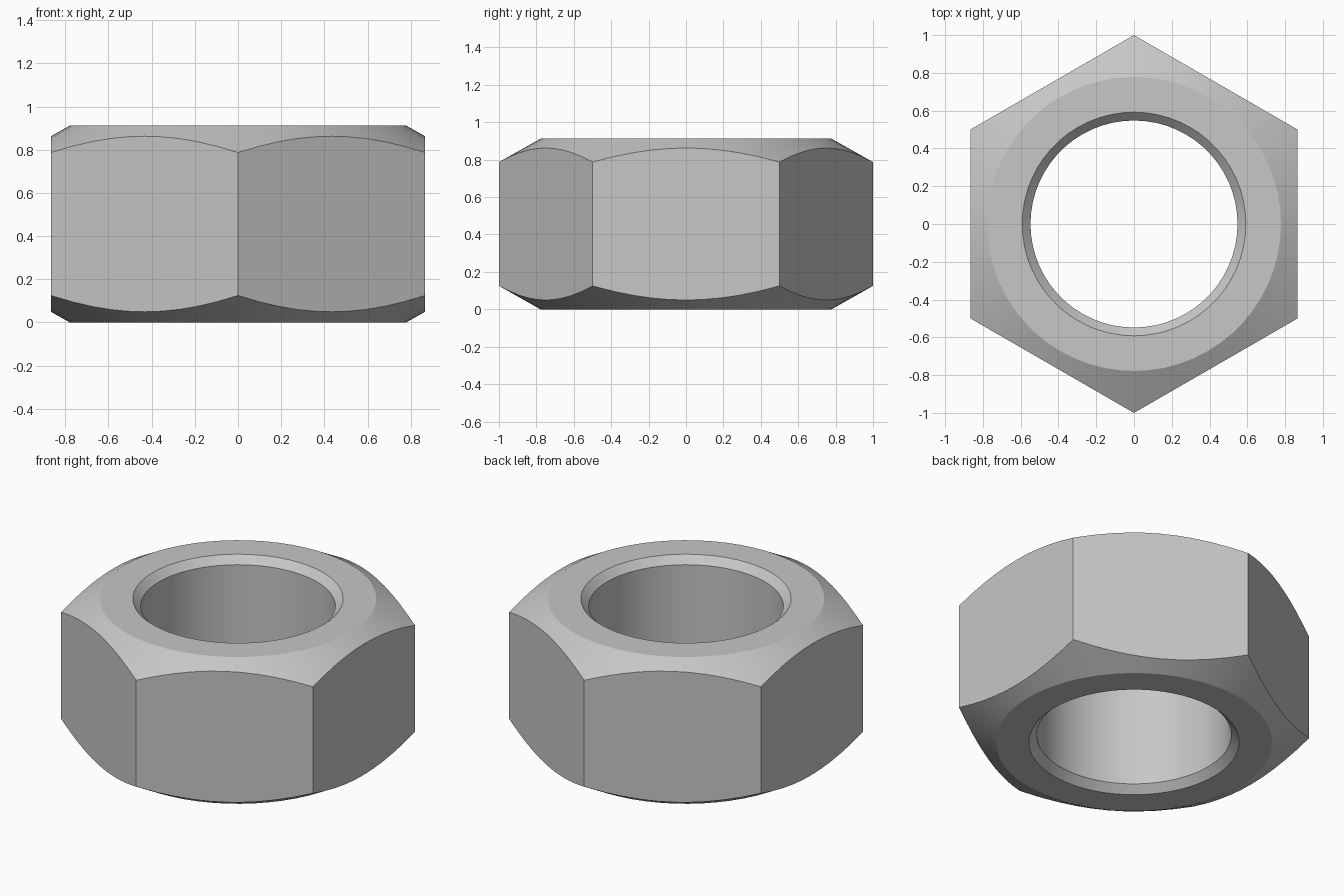
import bpy, bmesh, math

cube = bpy.data.objects.get("Cube")
if cube:
    bpy.data.objects.remove(cube)

HEIGHT = 0.912
FACE_R = 0.778        # radius of the flat end rings
BORE_R, RIM_R = 0.548, 0.592
RIM_DEPTH = 0.045
FLAT_R = math.sqrt(3) / 2
SLOPE = 0.125 / (1 - FACE_R)
STEPS = 60            # multiple of six, so steps land on the corners

steel = bpy.data.materials.new("plain_grey_steel")
steel.use_nodes = True
grey = (0.57, 0.57, 0.57, 1)
steel.diffuse_color = grey
steel.node_tree.nodes["Principled BSDF"].inputs["Base Color"].default_value = grey


def profile(angle):
    """Closed cross-section of the nut at one angle, as (radius, z)."""
    off = (angle + math.pi / 6) % (math.pi / 3) - math.pi / 6
    hex_r = FLAT_R / math.cos(off)
    drop = (hex_r - FACE_R) * SLOPE
    lower = [(BORE_R, RIM_DEPTH), (RIM_R, 0), (FACE_R, 0), (hex_r, drop)]
    return lower + [(r, HEIGHT - z) for r, z in reversed(lower)]


# Sweep the cross-section around the axis
bm = bmesh.new()
rings = []
for i in range(STEPS):
    a = math.pi / 6 + math.tau * i / STEPS
    rings.append([bm.verts.new((r * math.cos(a), r * math.sin(a), z))
                  for r, z in profile(a)])
for i, ring in enumerate(rings):
    nxt = rings[(i + 1) % STEPS]
    for j in range(len(ring)):
        k = (j + 1) % len(ring)
        bm.faces.new((ring[j], nxt[j], nxt[k], ring[k]))
bmesh.ops.recalc_face_normals(bm, faces=bm.faces)

mesh = bpy.data.meshes.new("hex_nut")
bm.to_mesh(mesh)
bm.free()
mesh.materials.append(steel)
nut = bpy.data.objects.new("hex_nut", mesh)
bpy.context.collection.objects.link(nut)

# Smooth bore and chamfers, crisp edges between them
bpy.ops.object.select_all(action='DESELECT')
nut.select_set(True)
bpy.context.view_layer.objects.active = nut
bpy.ops.object.shade_smooth_by_angle(angle=math.radians(25))
